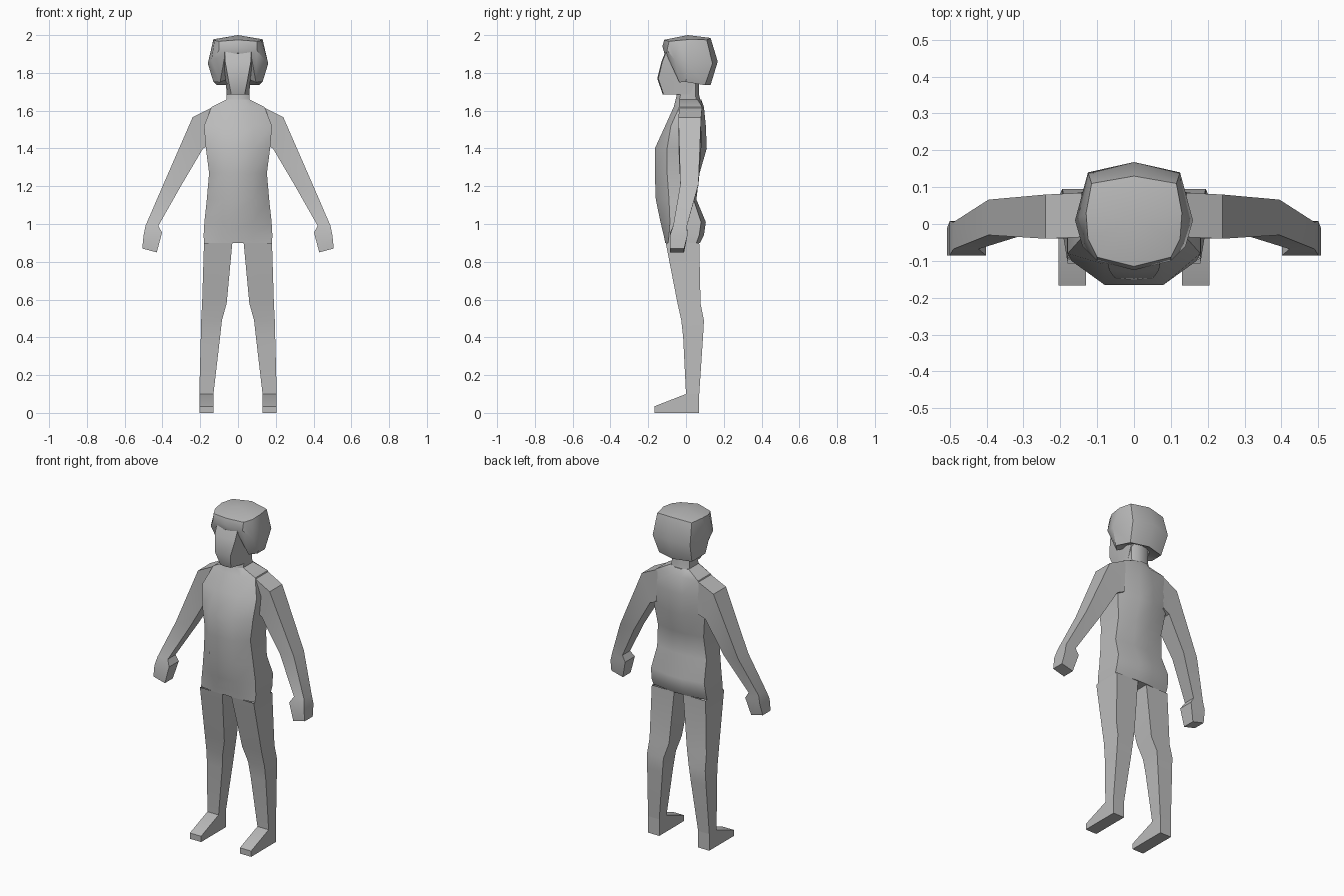
import bpy, bmesh, math

cube = bpy.data.objects.get("Cube")
if cube:
    bpy.data.objects.remove(cube)

GREY = (0.5, 0.5, 0.5, 1)
clay = bpy.data.materials.new("grey clay")
clay.diffuse_color = GREY
clay.use_nodes = True
clay.node_tree.nodes["Principled BSDF"].inputs["Base Color"].default_value = GREY


def loft(name, rings, cap_start=True, cap_end=True, angle=35):
    """Skin a row of equal-length closed rings of 3D points."""
    bm = bmesh.new()
    rows = [[bm.verts.new(p) for p in ring] for ring in rings]
    count = len(rows[0])
    for a, b in zip(rows, rows[1:]):
        for i in range(count):
            j = (i + 1) % count
            bm.faces.new((a[i], a[j], b[j], b[i]))
    if cap_start:
        bm.faces.new(rows[0][::-1])
    if cap_end:
        bm.faces.new(rows[-1])
    bmesh.ops.remove_doubles(bm, verts=bm.verts, dist=0.0005)
    bmesh.ops.recalc_face_normals(bm, faces=bm.faces)
    mesh = bpy.data.meshes.new(name)
    bm.to_mesh(mesh)
    bm.free()
    mesh.materials.append(clay)
    ob = bpy.data.objects.new(name, mesh)
    bpy.context.collection.objects.link(ob)
    bpy.ops.object.select_all(action='DESELECT')
    ob.select_set(True)
    bpy.context.view_layer.objects.active = ob
    bpy.ops.object.shade_smooth_by_angle(angle=math.radians(angle))
    return ob


def whole(half):
    """Complete a half ring (front to back on +x) with its mirror image."""
    return half + [(-x, y, z) for x, y, z in reversed(half) if x > 0]


def pair(name, rings, **kw):
    """Build a left part and its mirrored right twin."""
    for side, s in (("left", 1), ("right", -1)):
        loft(f"{side}_{name}", [[(s * x, y, z) for x, y, z in r] for r in rings], **kw)


# Torso: z, front x, front y, side x, side front y, side back y, back y
torso = [
    (0.90, 0.08, -0.11, 0.18, -0.095, 0.055, 0.075),
    (0.94, 0.08, -0.118, 0.182, -0.09, 0.07, 0.095),
    (1.01, 0.08, -0.135, 0.178, -0.085, 0.08, 0.105),
    (1.13, 0.08, -0.16, 0.165, -0.09, 0.04, 0.055),
    (1.27, 0.08, -0.165, 0.153, -0.10, 0.05, 0.072),
    (1.40, 0.08, -0.165, 0.17, -0.10, 0.065, 0.11),
    (1.52, 0.08, -0.11, 0.18, -0.08, 0.075, 0.105),
    (1.62, 0.065, -0.065, 0.14, -0.035, 0.085, 0.095),
    (1.66, 0.03, -0.055, 0.06, -0.035, 0.06, 0.08),
]
loft("torso", [whole([(fx, fy, z), (sx, sf, z), (sx, sb, z), (0.6 * fx, by, z)])
               for z, fx, fy, sx, sf, sb, by in torso], angle=40)

# Legs: z, inner x, outer x, front y, back y
legs = [
    (0.90, 0.03, 0.18, -0.107, 0.07),
    (0.58, 0.06, 0.19, -0.045, 0.077),
    (0.49, 0.085, 0.195, -0.025, 0.095),
    (0.40, 0.095, 0.197, -0.015, 0.09),
    (0.10, 0.13, 0.205, 0.0, 0.07),
]
pair("leg", [[(i, f, z), (o, f, z), (o, b, z), (i, b, z)] for z, i, o, f, b in legs],
     cap_start=False, cap_end=False)

# Feet: side outline swept across the width
foot = [(0.07, 0), (0.07, 0.1), (0, 0.1), (-0.167, 0.035), (-0.167, 0)]
pair("foot", [[(x, y, z) for y, z in foot] for x in (0.13, 0.205)])

# Arms and hands: upper x, z, lower x, z, front y, back y
arms = [
    (0.13, 1.62, 0.14, 1.42, -0.035, 0.085),
    (0.24, 1.565, 0.185, 1.40, -0.04, 0.08),
    (0.395, 1.21, 0.30, 1.205, -0.03, 0.066),
    (0.49, 0.99, 0.422, 0.99, -0.068, 0.005),
    (0.50, 0.94, 0.402, 0.955, -0.085, 0.008),
    (0.507, 0.87, 0.43, 0.85, -0.085, -0.01),
]
pair("arm", [[(ux, f, uz), (ux, b, uz), (lx, b, lz), (lx, f, lz)]
             for ux, uz, lx, lz, f, b in arms], cap_start=False)

# Neck
loft("neck", [whole([(0.03, f, z), (0.06, f + 0.02, z), (0.06, b - 0.02, z), (0.03, b, z)])
              for z, f, b in ((1.64, -0.06, 0.08), (1.68, -0.05, 0.07), (1.8, -0.04, 0.07))])

# Face: z, front x, front y, cheek x, back y
face = [(1.685, 0.035, -0.118, 0.06, 0.02), (1.77, 0.052, -0.147, 0.066, 0.06),
        (1.86, 0.068, -0.125, 0.076, 0.08), (1.91, 0.07, -0.105, 0.078, 0.08)]
loft("face", [whole([(0, fy - 0.005, z), (fx, fy, z), (cx, -0.05, z), (cx, b, z)])
              for z, fx, fy, cx, b in face])

# Hair: crown, brow and lower edge, closed inward to single points
crown = [(0, -0.115, 1.975), (0.1, -0.09, 1.967), (0.125, -0.04, 1.972),
         (0.13, 0.03, 1.978), (0.115, 0.11, 1.975), (0, 0.13, 1.985)]
brow = [(0, -0.125, 1.94), (0.1, -0.1, 1.92), (0.14, -0.06, 1.87),
        (0.16, 0.01, 1.85), (0.125, 0.14, 1.85), (0, 0.168, 1.86)]
edge = [(0, -0.115, 1.905), (0.07, -0.1, 1.89), (0.095, -0.035, 1.75),
        (0.13, 0.0, 1.752), (0.11, 0.1, 1.735), (0, 0.13, 1.735)]
top, under = [(0, 0.01, 2.0)] * 10, [(0, 0.03, 1.79)] * 10


def close(tip, ring):
    return [tip[0]] * len(whole(ring))


bm_rings = [close(top, crown), whole(crown), whole(brow), whole(edge), close(under, edge)]
hair = [[tuple(c + 1e-6 * i for c in p) for i, p in enumerate(r)] for r in bm_rings]
loft("hair", hair, cap_start=False, cap_end=False, angle=38)
